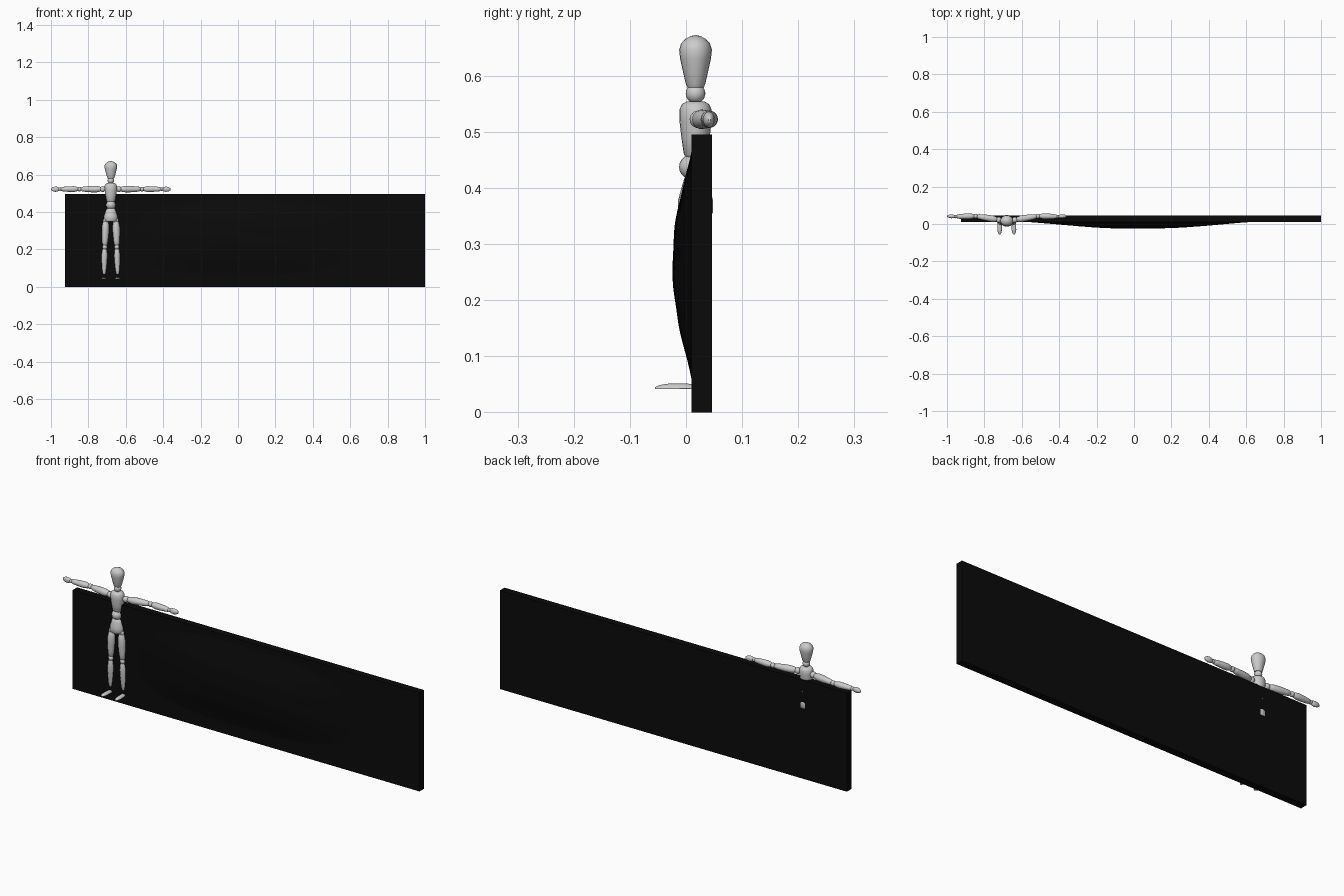
import bpy, bmesh, math
from mathutils import Vector

if "Cube" in bpy.data.objects:
    bpy.data.objects.remove(bpy.data.objects["Cube"])

CX = -0.68  # centre line of the mannequin


def finish(bm, name, mat=None, angle=40):
    bmesh.ops.recalc_face_normals(bm, faces=bm.faces)
    me = bpy.data.meshes.new(name)
    bm.to_mesh(me)
    bm.free()
    ob = bpy.data.objects.new(name, me)
    bpy.context.collection.objects.link(ob)
    if mat:
        me.materials.append(mat)
    bpy.ops.object.select_all(action='DESELECT')
    ob.select_set(True)
    bpy.context.view_layer.objects.active = ob
    bpy.ops.object.shade_smooth_by_angle(angle=math.radians(angle))
    return ob


def loft(name, a, b, profile, u, squash=1.0, floor=None, n=20):
    """Turned part from a to b; profile = (t, radius along u); squash scales the other radius."""
    a, b, u = Vector(a), Vector(b), Vector(u)
    axis = (b - a).normalized()
    u = (u - axis * u.dot(axis)).normalized()
    v = axis.cross(u)
    bm = bmesh.new()
    rings = []
    for t, r in profile:
        ring = []
        for i in range(n):
            w = 2 * math.pi * i / n
            p = a.lerp(b, t) + u * r * math.cos(w) + v * r * squash * math.sin(w)
            if floor is not None:
                p.z = max(p.z, floor)
            ring.append(bm.verts.new(p))
        rings.append(ring)
    for r0, r1 in zip(rings, rings[1:]):
        for i in range(n):
            j = (i + 1) % n
            bm.faces.new((r0[i], r0[j], r1[j], r1[i]))
    bm.faces.new(rings[0])
    bm.faces.new(rings[-1])
    return finish(bm, name)


def ball(name, c, r, scale=(1, 1, 1)):
    bm = bmesh.new()
    bmesh.ops.create_uvsphere(bm, u_segments=20, v_segments=12, radius=r)
    bmesh.ops.scale(bm, vec=scale, verts=bm.verts)
    bmesh.ops.translate(bm, vec=c, verts=bm.verts)
    return finish(bm, name)


black = bpy.data.materials.new("black")
black.diffuse_color = (0.003, 0.003, 0.003, 1)
black.use_nodes = True
black.node_tree.nodes["Principled BSDF"].inputs["Base Color"].default_value = black.diffuse_color

# upright slab
bm = bmesh.new()
bmesh.ops.create_cube(bm, size=1)
bmesh.ops.scale(bm, vec=(1.925, 0.036, 0.495), verts=bm.verts)
bmesh.ops.translate(bm, vec=(0.0375, 0.028, 0.2475), verts=bm.verts)
finish(bm, "slab", black)

# shallow rippled relief swelling out of the slab front
bm = bmesh.new()
N, R = 72, 24


def relief_point(r, w):
    c, s = math.cos(w), math.sin(w)
    k = (abs(c) ** 3 + abs(s) ** 3) ** (-1 / 3)
    x, z = 0.03 + 0.62 * r * k * c, 0.262 + 0.215 * r * k * s
    h = (1 - r * r) ** 1.4
    ripple = 0.0018 * math.sin(9 * x + 25 * z) * math.sin(40 * z - 4 * x)
    return (x, 0.0115 - h * (0.036 + ripple), z)


centre = bm.verts.new(relief_point(0, 0))
prev = None
for k in range(1, R + 1):
    ring = [bm.verts.new(relief_point(k / R, 2 * math.pi * i / N)) for i in range(N)]
    for i in range(N):
        j = (i + 1) % N
        bm.faces.new((prev[i], prev[j], ring[j], ring[i]) if prev else (centre, ring[j], ring[i]))
    prev = ring
bm.faces.new(prev)
finish(bm, "relief", black)

# head, neck and trunk
X, Y = (1, 0, 0), (0, 1, 0)
loft("head", (CX, 0.017, 0.579), (CX, 0.017, 0.672),
     [(0, 0.017), (0.06, 0.020), (0.3, 0.026), (0.55, 0.032), (0.72, 0.034),
      (0.84, 0.030), (0.93, 0.021), (0.98, 0.011), (1, 0.002)], X, 0.86)
ball("neck", (CX, 0.017, 0.568), 0.0175)
loft("chest", (CX, 0.017, 0.455), (CX, 0.017, 0.554),
     [(0, 0.020), (0.05, 0.024), (0.35, 0.029), (0.65, 0.033), (0.85, 0.033),
      (0.95, 0.028), (1, 0.018)], X, 0.87)
ball("waist", (CX, 0.017, 0.437), 0.026, (1, 1.13, 0.95))
loft("pelvis", (CX, 0.017, 0.35), (CX, 0.017, 0.42),
     [(0, 0.032), (0.08, 0.037), (0.4, 0.037), (0.75, 0.029), (0.95, 0.024), (1, 0.018)], X, 0.84)

# limbs, left and right
limb = [(0, 0.55), (0.06, 0.78), (0.25, 1), (0.5, 0.96), (0.8, 0.82), (0.95, 0.7), (1, 0.5)]


def scaled(r):
    return [(t, q * r) for t, q in limb]


for s, side in ((-1, "left"), (1, "right")):
    def P(x, y, z):
        return (CX + s * x, y, z)
    # leg
    ball(side + "_hip", P(0.026, 0.014, 0.353), 0.016)
    loft(side + "_thigh", P(0.027, 0.013, 0.352), P(0.032, 0.012, 0.222), scaled(0.020), X)
    ball(side + "_knee", P(0.032, 0.012, 0.212), 0.0135)
    loft(side + "_shin", P(0.033, 0.012, 0.204), P(0.036, 0.020, 0.065), scaled(0.0165), X)
    ball(side + "_ankle", P(0.036, 0.021, 0.058), 0.010)
    loft(side + "_foot", P(0.036, 0.025, 0.042), P(0.039, -0.055, 0.042),
         [(0, 0.006), (0.08, 0.011), (0.3, 0.0125), (0.7, 0.0125), (0.9, 0.009), (1, 0.004)],
         X, 0.72, floor=0.041)
    # arm
    ball(side + "_shoulder", P(0.043, 0.022, 0.522), 0.0155)
    loft(side + "_upper_arm", P(0.052, 0.024, 0.522), P(0.158, 0.041, 0.522), scaled(0.0175), Y)
    ball(side + "_elbow", P(0.167, 0.042, 0.522), 0.0125)
    loft(side + "_forearm", P(0.175, 0.042, 0.522), P(0.268, 0.040, 0.522), scaled(0.0155), Y)
    ball(side + "_wrist", P(0.272, 0.040, 0.522), 0.0095)
    loft(side + "_hand", P(0.277, 0.040, 0.522), P(0.32, 0.042, 0.521),
         [(0, 0.006), (0.15, 0.009), (0.45, 0.0105), (0.75, 0.0085), (0.93, 0.005), (1, 0.002)], Y, 1.35)
